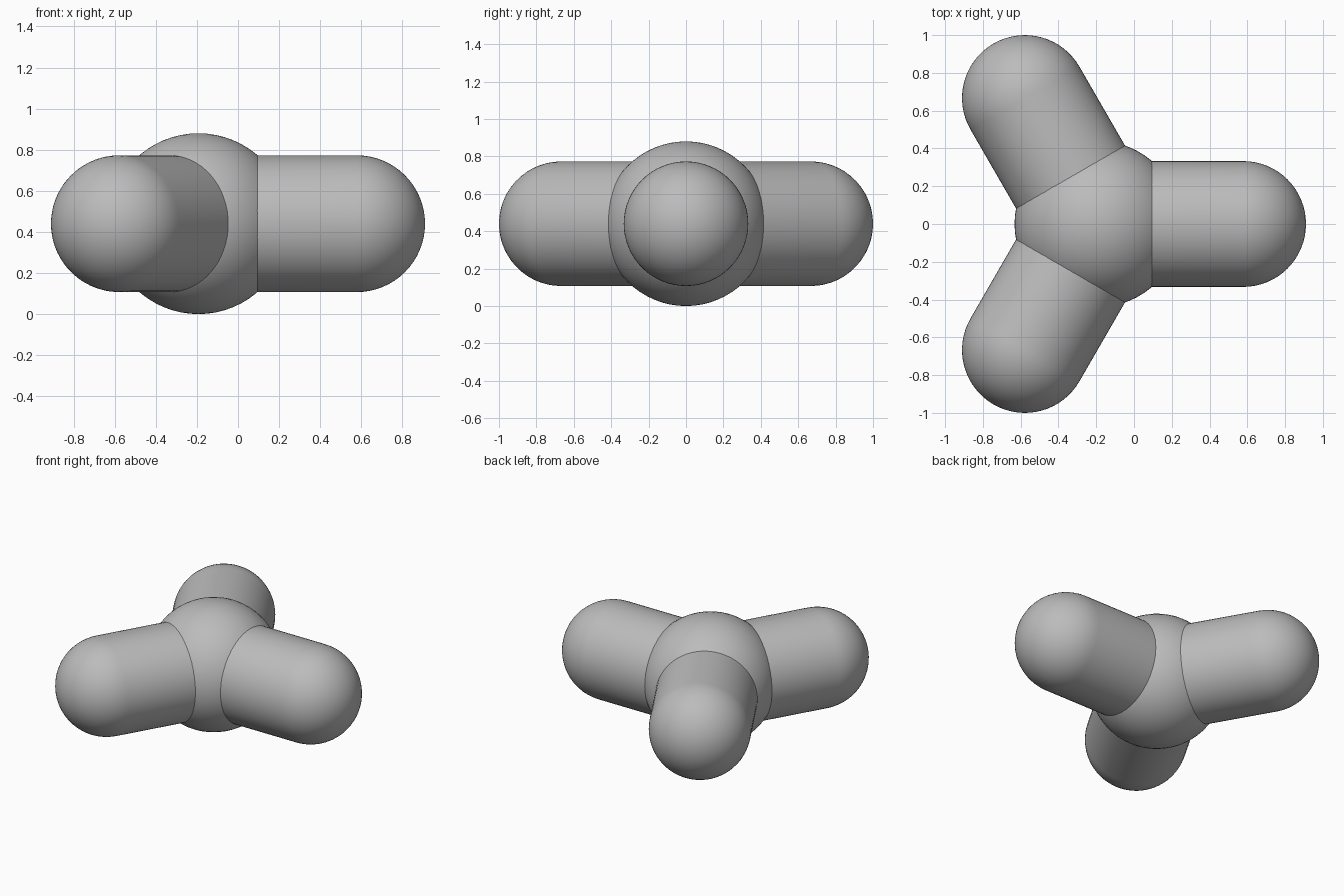
import bpy, bmesh, math
from mathutils import Matrix, Vector

old = bpy.data.objects.get("Cube")
if old:
    bpy.data.objects.remove(old, do_unlink=True)

HUB_R, ARM_R, REACH = 0.44, 0.333, 0.77
CENTRE = Vector((-REACH / 4, 0, HUB_R))

grey = bpy.data.materials.new("grey")
grey.use_nodes = True
colour = (0.5, 0.5, 0.5, 1)
grey.diffuse_color = colour
grey.node_tree.nodes["Principled BSDF"].inputs["Base Color"].default_value = colour


def add_object(name, bm, matrix):
    bmesh.ops.recalc_face_normals(bm, faces=bm.faces)
    mesh = bpy.data.meshes.new(name)
    bm.to_mesh(mesh)
    bm.free()
    mesh.materials.append(grey)
    obj = bpy.data.objects.new(name, mesh)
    obj.matrix_world = matrix
    bpy.context.collection.objects.link(obj)
    bpy.ops.object.select_all(action='DESELECT')
    obj.select_set(True)
    bpy.context.view_layer.objects.active = obj
    bpy.ops.object.shade_smooth_by_angle(angle=math.radians(40))


def round_ended_arm():
    """Half sphere at z = REACH with its rim extruded down to a capped base."""
    bm = bmesh.new()
    bmesh.ops.create_uvsphere(bm, u_segments=64, v_segments=32, radius=ARM_R)
    below = [v for v in bm.verts if v.co.z < -0.001]
    bmesh.ops.delete(bm, geom=below, context='VERTS')
    bmesh.ops.translate(bm, verts=bm.verts, vec=(0, 0, REACH))
    rim = [e for e in bm.edges if e.is_boundary]
    extruded = bmesh.ops.extrude_edge_only(bm, edges=rim)["geom"]
    base = [g for g in extruded if isinstance(g, bmesh.types.BMVert)]
    bmesh.ops.translate(bm, verts=base, vec=(0, 0, -REACH))
    bmesh.ops.holes_fill(bm, edges=[e for e in bm.edges if e.is_boundary])
    return bm


# Central ball
hub = bmesh.new()
bmesh.ops.create_uvsphere(hub, u_segments=64, v_segments=32, radius=HUB_R)
add_object("hub", hub, Matrix.Translation(CENTRE))

# Three arms, evenly spread around the ball
for i, name in enumerate(("left_arm", "back_right_arm", "front_right_arm")):
    turn = Matrix.Rotation(i * math.tau / 3, 4, 'Z') @ Matrix.Rotation(math.pi / 2, 4, 'Y')
    add_object(name, round_ended_arm(), Matrix.Translation(CENTRE) @ turn)
